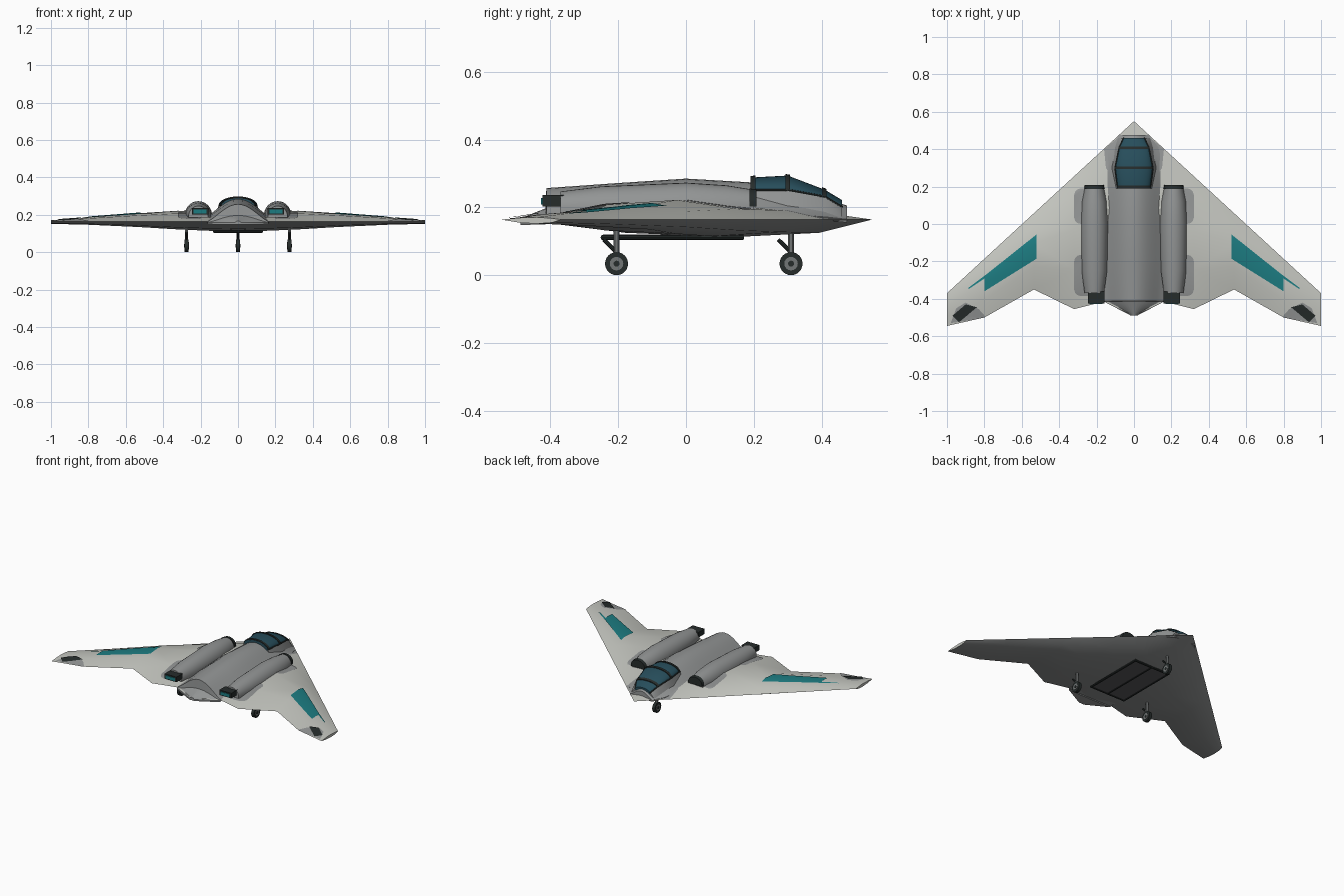
import bpy, bmesh
from math import pi, sin, cos
from mathutils import Vector

cube = bpy.data.objects.get("Cube")
if cube:
    bpy.data.objects.remove(cube, do_unlink=True)


def material(name, r, g, b):
    m = bpy.data.materials.new(name)
    m.diffuse_color = (r, g, b, 1)
    m.use_nodes = True
    m.node_tree.nodes["Principled BSDF"].inputs["Base Color"].default_value = (r, g, b, 1)
    return m


PALE = material("pale grey", .55, .56, .52)
GREY = material("mid grey", .29, .30, .30)
CHARCOAL = material("charcoal", .10, .10, .105)
DARK = material("dark metal", .019, .025, .024)
TEAL = material("teal", .012, .20, .22)
GLASS = material("blue glass", .02, .075, .105)
STEEL = material("steel", .17, .18, .18)
parts = []


def finish(name, bm, mat, recalc=True):
    if recalc:
        bmesh.ops.recalc_face_normals(bm, faces=bm.faces)
    me = bpy.data.meshes.new(name)
    bm.to_mesh(me)
    bm.free()
    me.materials.append(mat)
    ob = bpy.data.objects.new(name, me)
    bpy.context.collection.objects.link(ob)
    parts.append(ob)
    return ob


def skin(name, rings, mat):
    """Joins equal closed rings of points, caps both ends, makes flat triangles."""
    bm = bmesh.new()
    rows = [[bm.verts.new(p) for p in ring] for ring in rings]
    for a, b in zip(rows, rows[1:]):
        for i in range(len(a)):
            j = (i + 1) % len(a)
            bm.faces.new((a[i], a[j], b[j], b[i]))
    bm.faces.new(rows[0])
    bm.faces.new(rows[-1])
    bmesh.ops.triangulate(bm, faces=bm.faces)
    return finish(name, bm, mat)


def box(name, x, y, z, mat):
    pts = [(x[0], z[0]), (x[1], z[0]), (x[1], z[1]), (x[0], z[1])]
    return skin(name, [[(px, v, pz) for px, pz in pts] for v in y], mat)


def rod(name, a, b, r, mat, sides=12):
    a, b = Vector(a), Vector(b)
    bm = bmesh.new()
    bmesh.ops.create_cone(bm, cap_ends=True, segments=sides, radius1=r, radius2=r, depth=(b - a).length)
    turn = Vector((0, 0, 1)).rotation_difference(b - a).to_matrix().to_4x4()
    bm.transform(turn)
    bmesh.ops.translate(bm, verts=bm.verts, vec=(a + b) / 2)
    return finish(name, bm, mat)


# Cross-section shapes, as (side, height) pairs from one side to the other
STEPS = [i / 16 for i in range(17)]
BELL = [(1 - 2 * s, max(0, .5 - .5 * cos(2 * pi * s)) ** .65) for s in STEPS]
ARCH = [(cos(pi * s), sin(pi * s)) for s in STEPS]


def hull(name, stations, shape, mat, cx=0):
    """Lofts a shape along y through (y, half width, base, top) stations."""
    rings = []
    for y, w, base, top in stations:
        ring = [(cx + u * w, y, base + h * (top - base)) for u, h in shape]
        rings.append([(cx + w, y, base - .01)] + ring + [(cx - w, y, base - .01)])
    return skin(name, rings, mat)


# Flying wing: (x, trailing edge y, crest z, keel z)
EDGE_Z = .164
half = [(0, -.49, .205, .112), (.16, -.415, .213, .115), (.32, -.455, .222, .122),
        (.535, -.35, .208, .135), (.8, -.5, .187, .147), (1, -.545, .171, .152)]
span = [(-x, t, c, k) for x, t, c, k in half[:0:-1]] + half
chord = [(0, 0, 0), (.15, .55, .75), (.4, 1, 1), (.7, .75, .75), (1, 0, 0)]


def wing_section(x, trail, crest, keel):
    lead = .55 - .92 * abs(x)
    top = [(x, lead + (trail - lead) * t, EDGE_Z + u * (crest - EDGE_Z)) for t, u, d in chord]
    low = [(x, lead + (trail - lead) * t, EDGE_Z + d * (keel - EDGE_Z)) for t, u, d in chord[1:-1]]
    return top + low[::-1]


wing = skin("flying_wing", [wing_section(*s) for s in span], PALE)
wing.data.materials.append(GREY)
for f in wing.data.polygons:
    f.material_index = int(f.normal.z < -.05)


def wing_panel(name, outline, mat, lift):
    """Lays a convex painted plate on the upper wing surface."""
    area = sum(a[0] * b[1] - b[0] * a[1] for a, b in zip(outline, outline[1:] + outline[:1]))
    if area < 0:
        outline = outline[::-1]
    bm = bmesh.new()
    bm.from_mesh(wing.data)
    bmesh.ops.delete(bm, geom=[f for f in bm.faces if f.normal.z < .05], context="FACES")
    for a, b in zip(outline, outline[1:] + outline[:1]):
        bmesh.ops.bisect_plane(bm, geom=bm.verts[:] + bm.edges[:] + bm.faces[:],
                               plane_co=(a[0], a[1], 0),
                               plane_no=(b[1] - a[1], a[0] - b[0], 0), clear_outer=True)
    bmesh.ops.translate(bm, verts=bm.verts, vec=(0, 0, lift))
    return finish(name, bm, mat, recalc=False)


def rounded(x0, x1, y0, y1, r):
    corners = [(x1 - r, y1 - r, 0), (x0 + r, y1 - r, 1), (x0 + r, y0 + r, 2), (x1 - r, y0 + r, 3)]
    return [(cx + r * cos((q + i / 3) * pi / 2), cy + r * sin((q + i / 3) * pi / 2))
            for cx, cy, q in corners for i in range(4)]


panels = [
    ("wing_stripe", [(.52, -.055), (.52, -.185), (.8, -.36), (.8, -.278)], TEAL, .004),
    ("stripe_tail", [(.79, -.27), (.89, -.345), (.88, -.345), (.79, -.285)], TEAL, .004),
    ("tip_surround", [(.79, -.5), (.83, -.455), (.9, -.42), (.95, -.45), (.98, -.53)], GREY, .002),
    ("tip_plate", [(.84, -.445), (.9, -.43), (.97, -.49), (.935, -.525)], DARK, .006),
    ("front_root_patch", rounded(.2, .32, 0, .19, .035), GREY, .003),
    ("rear_root_patch", rounded(.2, .32, -.385, -.165, .035), GREY, .003),
    ("nose_patch", [(0, .475), (.07, .475), (.16, .4), (.15, .3), (.1, .22), (0, .22)], GREY, .002)]

# Centre spine, with a stepped rear end and a low tail wedge
hull("spine", [(.475, .08, .165, .205), (.41, .13, .172, .23), (.3, .16, .18, .262),
               (.19, .175, .18, .274), (0, .185, .18, .285), (-.2, .182, .175, .272),
               (-.412, .162, .165, .257), (-.415, .16, .16, .197), (-.488, .02, .158, .168)], BELL, GREY)

# Canopy glass on a grey sill, with frame hoops and side rails
glass = [(.19, .086, .25, .288), (.3, .1, .25, .294), (.41, .078, .23, .252), (.46, .055, .2, .222)]
hull("canopy_glass", glass, ARCH, GLASS)
skin("canopy_sill", [[(w + .004, y, base), (-w - .004, y, base), (-w - .03, y, .17), (w + .03, y, .17)]
                     for y, w, base, top in glass], GREY)


def canopy_at(y):
    for a, b in zip(glass, glass[1:]):
        if y <= b[0]:
            t = (y - a[0]) / (b[0] - a[0])
            return [p + (q - p) * t for p, q in zip(a, b)]


for name, y in (("rear_hoop", .191), ("middle_hoop", .293), ("front_hoop", .401)):
    ring = []
    for v in (y, y + .014):
        _, w, base, top = canopy_at(v)
        ring.append((v, w + .005, base, top + .005))
    hull(name, ring, ARCH, DARK)

for side, s in (("left", 1), ("right", -1)):
    for name, outline, mat, lift in panels:
        wing_panel(side + "_" + name, [(s * x, y) for x, y in outline], mat, lift)
    for a, b in zip(glass, glass[1:]):
        rod(side + "_canopy_rail", (s * a[1], a[0], a[2]), (s * b[1], b[0], b[2]), .005, DARK, 8)

    # Engine nacelle, intake and nozzle
    cx = .212 * s
    hull(side + "_nacelle", [(.2, .05, .195, .252), (.12, .066, .195, .265), (0, .074, .195, .273),
                             (-.25, .068, .195, .262), (-.37, .052, .195, .247)], ARCH, GREY, cx)
    hull(side + "_intake", [(.187, .054, .212, .256), (.208, .051, .212, .253)], ARCH, DARK, cx)
    mid = .203 * s
    box(side + "_nozzle", (mid - .044, mid + .044), (-.424, -.36), (.202, .236), DARK)
    box(side + "_nozzle_glow", (mid - .034, mid + .034), (-.428, -.42), (.208, .228), TEAL)

# Belly bay: plate with raised rails
box("bay_plate", (-.125, .125), (-.245, .165), (.108, .12), CHARCOAL)
for x in (-.127, 0, .127):
    rod("bay_rail", (x, -.25, .111), (x, .17, .111), .007, DARK, 8)
for y in (-.245, .165):
    rod("bay_end", (-.13, y, .111), (.13, y, .111), .007, DARK, 8)

# Landing gear
for name, x, y in (("nose", 0, .31), ("left", .275, -.205), ("right", -.275, -.205)):
    rod(name + "_strut", (x, y, .035), (x, y, .14), .009, STEEL)
    rod(name + "_brace", (x, y, .068), (x, y - .038, .105), .006, DARK, 8)
    rod(name + "_tyre", (x - .01, y, .034), (x + .01, y, .034), .034, DARK, 24)
    rod(name + "_hub", (x - .012, y, .034), (x + .012, y, .034), .02, STEEL, 16)
    rod(name + "_axle", (x - .014, y, .034), (x + .014, y, .034), .009, DARK)

bpy.ops.object.select_all(action="DESELECT")
for ob in parts:
    ob.select_set(True)
bpy.context.view_layer.objects.active = wing
bpy.ops.object.shade_smooth_by_angle(angle=pi / 6)
